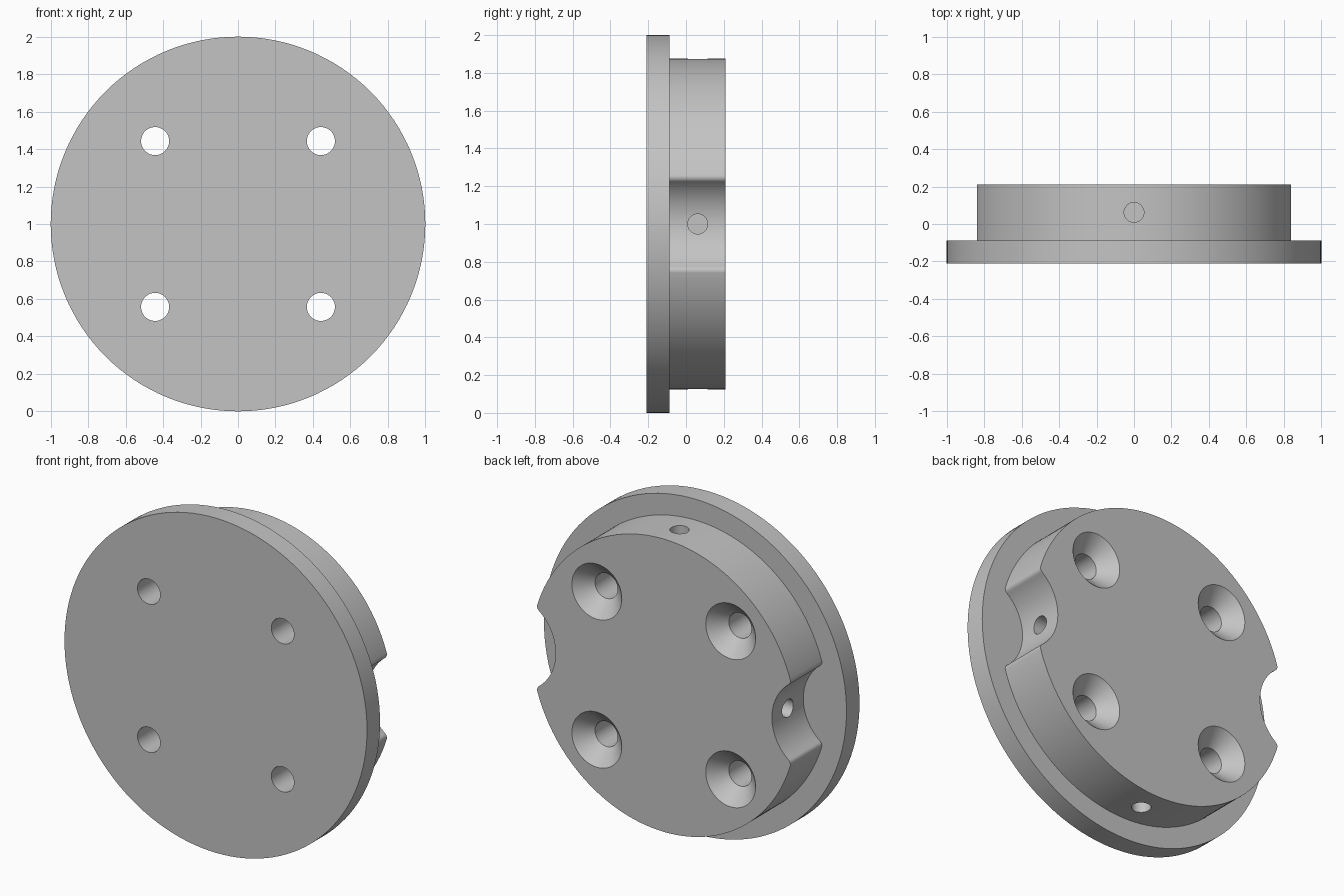
import bpy, bmesh, math
from mathutils import Vector, Matrix

cube = bpy.data.objects.get("Cube")
if cube:
    bpy.data.objects.remove(cube, do_unlink=True)

FRONT, STEP, BACK = -0.21, -0.087, 0.21
CENTRE = Vector((0, 0, 1))

grey = bpy.data.materials.new("plain grey")
grey.use_nodes = True
colour = (0.55, 0.55, 0.55, 1)
grey.diffuse_color = colour
grey.node_tree.nodes["Principled BSDF"].inputs["Base Color"].default_value = colour


def make_object(name, bm):
    bmesh.ops.recalc_face_normals(bm, faces=bm.faces)
    mesh = bpy.data.meshes.new(name)
    bm.to_mesh(mesh)
    bm.free()
    mesh.materials.append(grey)
    obj = bpy.data.objects.new(name, mesh)
    bpy.context.collection.objects.link(obj)
    return obj


def extrude_outline(name, outline, y0, y1):
    """Extrude an (x, z) outline along y."""
    bm = bmesh.new()
    face = bm.faces.new([bm.verts.new((x, y0, z + 1)) for x, z in outline])
    moved = bmesh.ops.extrude_face_region(bm, geom=[face])["geom"]
    verts = [v for v in moved if isinstance(v, bmesh.types.BMVert)]
    bmesh.ops.translate(bm, verts=verts, vec=(0, y1 - y0, 0))
    return make_object(name, bm)


def lathe(name, profile, origin, axis, steps=48):
    """Turn a (radius, distance) profile about an axis."""
    bm = bmesh.new()
    rings = []
    for r, h in profile:
        rings.append([bm.verts.new((r * math.cos(t), r * math.sin(t), h))
                      for t in (math.tau * i / steps for i in range(steps))])
    for a, b in zip(rings, rings[1:]):
        for i in range(steps):
            j = (i + 1) % steps
            bm.faces.new((a[i], a[j], b[j], b[i]))
    bm.faces.new(rings[0])
    bm.faces.new(rings[-1])
    turn = Vector((0, 0, 1)).rotation_difference(Vector(axis)).to_matrix().to_4x4()
    bm.transform(Matrix.Translation(origin) @ turn)
    return make_object(name, bm)


def arc(cx, cz, r, a0, a1, n):
    return [(cx + r * math.cos(a0 + (a1 - a0) * i / n),
             cz + r * math.sin(a0 + (a1 - a0) * i / n)) for i in range(n + 1)]


# Boss outline: a disc with a round scallop on each side and softened corners
R, NOTCH, FILLET = 0.875, 0.285, 0.03
fx = (1 + (R - FILLET) ** 2 - (NOTCH + FILLET) ** 2) / 2
fz = math.sqrt((R - FILLET) ** 2 - fx ** 2)
out_angle = math.atan2(fz, fx)
in_angle = math.atan2(-fz, 1 - fx)
quarter = arc(1, 0, NOTCH, math.pi, in_angle + math.pi, 16)
quarter += arc(fx, fz, FILLET, in_angle, out_angle, 8)[1:]
quarter += arc(0, 0, R, out_angle, math.pi / 2, 28)[1:]
upper = quarter + [(-x, z) for x, z in reversed(quarter[:-1])]
outline = upper + [(x, -z) for x, z in reversed(upper[1:-1])]

plate = extrude_outline("flanged_plate", arc(0, 0, 1, 0, math.tau * 127 / 128, 127), FRONT, STEP)
boss = extrude_outline("boss", outline, STEP - 0.06, BACK)

# Countersunk screw holes, wide end at the back
cutters = []
for sx in (-1, 1):
    for sz in (-1, 1):
        profile = [(0.075, -0.3), (0.075, BACK - 0.09), (0.165, BACK), (0.175, BACK + 0.01)]
        cutters.append(lathe("screw_hole_cutter", profile,
                             CENTRE + Vector((sx, 0, sz)) * 0.4425, (0, 1, 0)))

# Blind radial holes in the rim and the scallops
for axis in ((1, 0, 0), (-1, 0, 0), (0, 0, 1), (0, 0, -1)):
    cutters.append(lathe("radial_hole_cutter", [(0.053, 0.55), (0.053, 1.1)],
                         CENTRE + Vector((0, 0.062, 0)), axis, 32))

bpy.ops.object.select_all(action="DESELECT")
bpy.context.view_layer.objects.active = plate
plate.select_set(True)
for tool, operation in [(boss, "UNION")] + [(c, "DIFFERENCE") for c in cutters]:
    mod = plate.modifiers.new(operation, "BOOLEAN")
    mod.operation, mod.solver, mod.object = operation, "EXACT", tool
    bpy.ops.object.modifier_apply(modifier=mod.name)
    bpy.data.objects.remove(tool, do_unlink=True)

bpy.ops.object.shade_smooth_by_angle(angle=math.radians(30))
